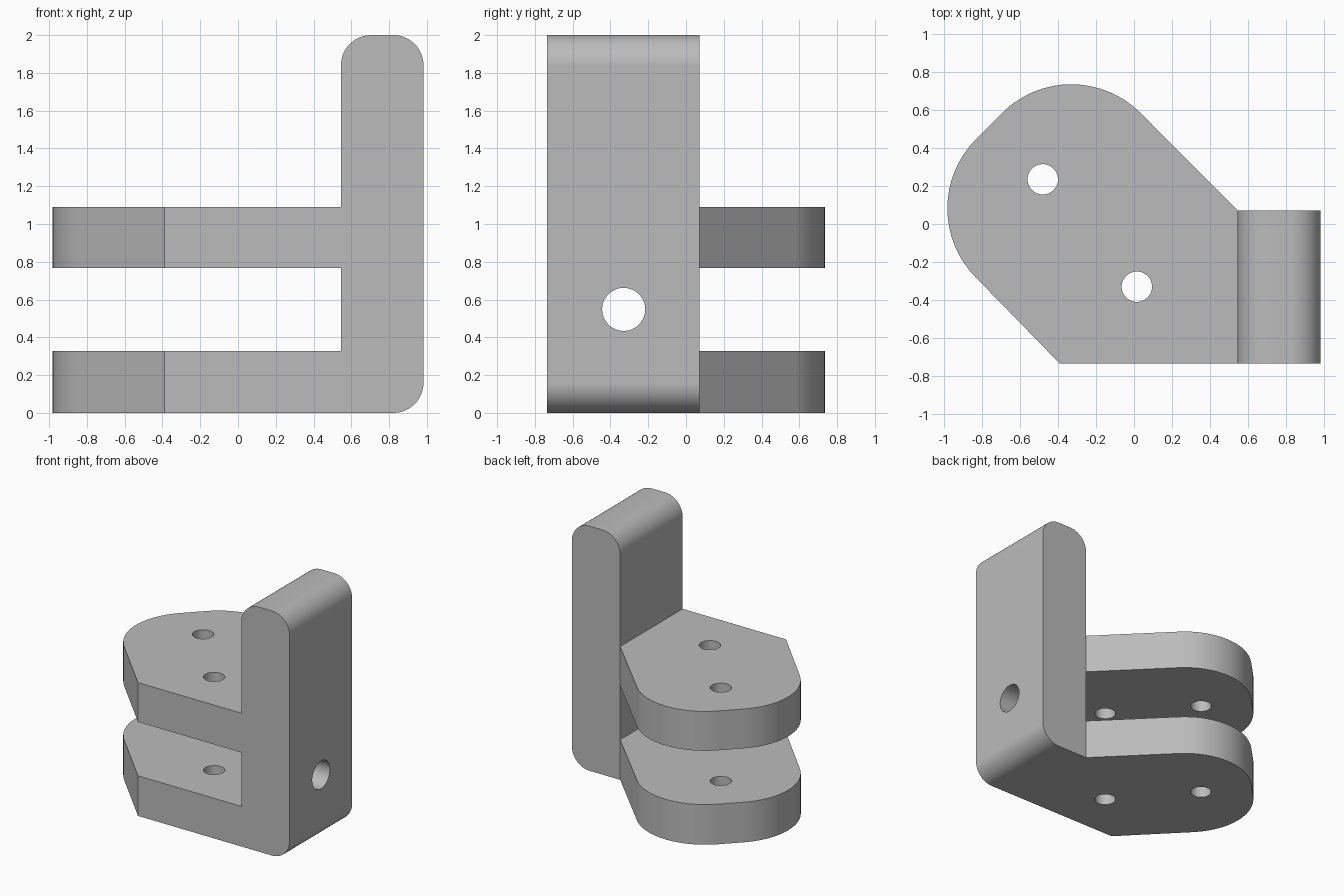
import bpy, bmesh
from math import sin, cos, radians
from mathutils import Matrix, Vector

cube = bpy.data.objects.get("Cube")
if cube:
    bpy.data.objects.remove(cube, do_unlink=True)

metal = bpy.data.materials.new("plain grey")
metal.use_nodes = True
grey = (0.5, 0.5, 0.5, 1)
metal.diffuse_color = grey
metal.node_tree.nodes["Principled BSDF"].inputs["Base Color"].default_value = grey

FRONT, BACK = -0.735, 0.072          # depth of the post
INNER, OUTER = 0.545, 0.982          # width of the post


def arc(cx, cy, r, start, end, steps=16):
    """Points along a circular arc, angles in degrees."""
    angles = [radians(start + (end - start) * i / steps) for i in range(steps + 1)]
    return [(cx + r * cos(a), cy + r * sin(a)) for a in angles]


def prism(name, points, place, direction):
    """Extrude a flat outline; place maps outline (u, v) to 3D."""
    bm = bmesh.new()
    face = bm.faces.new([bm.verts.new(place(u, v)) for u, v in points])
    side = bmesh.ops.extrude_face_region(bm, geom=[face])
    bmesh.ops.translate(bm, vec=Vector(direction),
                        verts=[g for g in side["geom"] if isinstance(g, bmesh.types.BMVert)])
    bmesh.ops.recalc_face_normals(bm, faces=bm.faces)
    mesh = bpy.data.meshes.new(name)
    bm.to_mesh(mesh)
    bm.free()
    mesh.materials.append(metal)
    obj = bpy.data.objects.new(name, mesh)
    bpy.context.collection.objects.link(obj)
    return obj


def hole(name, centre, radius, axis="Z"):
    """Round cutter through the whole part along one axis."""
    bm = bmesh.new()
    turn = Matrix.Rotation(radians(90), 4, "Y") if axis == "X" else Matrix()
    bmesh.ops.create_cone(bm, cap_ends=True, segments=48, radius1=radius, radius2=radius,
                          depth=3, matrix=Matrix.Translation(centre) @ turn)
    mesh = bpy.data.meshes.new(name)
    bm.to_mesh(mesh)
    bm.free()
    mesh.materials.append(metal)
    obj = bpy.data.objects.new(name, mesh)
    bpy.context.collection.objects.link(obj)
    return obj


# Front silhouette: post with rounded ends and two arms
r = 0.16
silhouette = [(-1.2, 0)]
silhouette += arc(OUTER - r, r, r, -90, 0)
silhouette += arc(OUTER - r, 2 - r, r, 0, 90)
silhouette += arc(INNER + r, 2 - r, r, 90, 180)
for low, high in ((0.768, 1.09), (0, 0.328)):
    silhouette += [(INNER, high), (-1.2, high)]
    if low:
        silhouette += [(-1.2, low), (INNER, low)]
bracket = prism("bracket", silhouette, lambda x, z: (x, -1, z), (0, 2, 0))

# Plan outline: rounded, chamfered plate running into the post
plan = [(OUTER + 0.1, FRONT), (OUTER + 0.1, BACK), (INNER, BACK)]
plan += arc(-0.33, 0.22, 0.515, 45, 135)
plan += arc(-0.467, 0.082, 0.515, 135, 225)
plan += [(-0.39, FRONT)]
plan_cutter = prism("plan_cutter", plan, lambda x, y: (x, y, -0.5), (0, 0, 3))

# Two bolt holes through the plates, one through the post
cutters = [
    (plan_cutter, "INTERSECT"),
    (hole("rear_bolt_hole", (-0.48, 0.235, 0.5), 0.08), "DIFFERENCE"),
    (hole("front_bolt_hole", (0.015, -0.33, 0.5), 0.08), "DIFFERENCE"),
    (hole("post_hole", (0.8, -0.33, 0.548), 0.114, "X"), "DIFFERENCE"),
]
for cutter, operation in cutters:
    cutter.hide_render = True
    mod = bracket.modifiers.new(cutter.name, "BOOLEAN")
    mod.object, mod.operation, mod.solver = cutter, operation, "EXACT"

# Bake the cuts and discard the cutters
bpy.context.view_layer.update()
solid = bpy.data.meshes.new_from_object(
    bracket.evaluated_get(bpy.context.evaluated_depsgraph_get()))
bracket.modifiers.clear()
bracket.data = solid
for cutter, _ in cutters:
    bpy.data.objects.remove(cutter, do_unlink=True)

# Smooth curves, crisp edges
for obj in bpy.context.selected_objects:
    obj.select_set(False)
bracket.select_set(True)
bpy.context.view_layer.objects.active = bracket
bpy.ops.object.shade_smooth_by_angle(angle=radians(25))
weighted = bracket.modifiers.new("even_shading", "WEIGHTED_NORMAL")
weighted.keep_sharp = True
